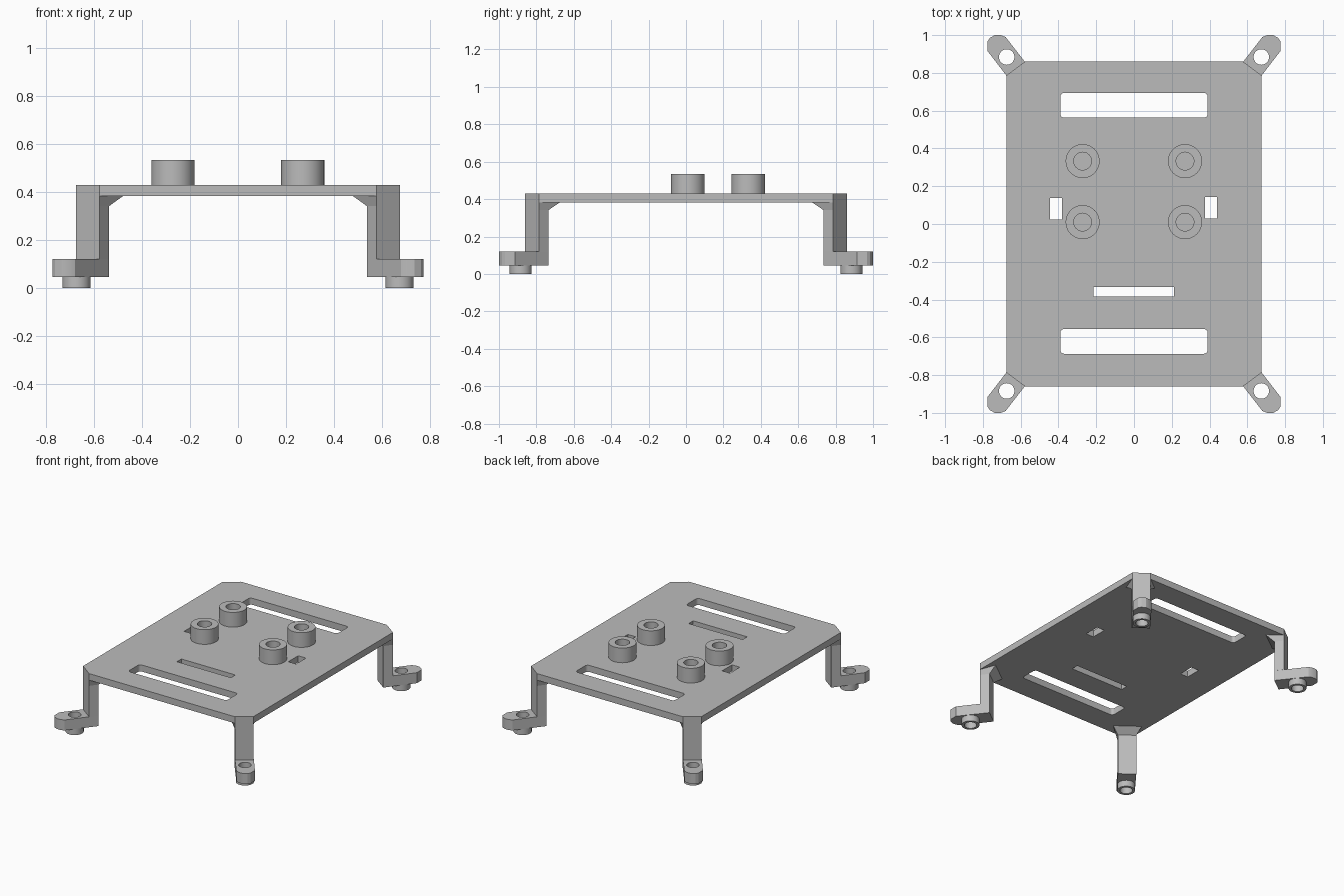
import bpy
import bmesh
import math
from mathutils import Vector

cube = bpy.data.objects.get("Cube")
if cube:
    bpy.data.objects.remove(cube, do_unlink=True)

grey = bpy.data.materials.new("plain grey")
grey.use_nodes = True
GREY = (0.5, 0.5, 0.5, 1)
grey.diffuse_color = GREY
grey.node_tree.nodes["Principled BSDF"].inputs["Base Color"].default_value = GREY

PLATE_Z, TOP_Z = 0.383, 0.43
FOOT_Z, ANKLE_Z = 0.045, 0.12


def loft(name, low, z0, z1, high=None):
    """Solid between a lower outline and an upper outline."""
    bm = bmesh.new()
    a = [bm.verts.new((x, y, z0)) for x, y in low]
    b = [bm.verts.new((x, y, z1)) for x, y in (high or low)]
    n = len(a)
    bm.faces.new(a)
    bm.faces.new(b)
    for i in range(n):
        j = (i + 1) % n
        bm.faces.new((a[i], a[j], b[j], b[i]))
    bmesh.ops.recalc_face_normals(bm, faces=bm.faces)
    mesh = bpy.data.meshes.new(name)
    bm.to_mesh(mesh)
    bm.free()
    mesh.materials.append(grey)
    obj = bpy.data.objects.new(name, mesh)
    bpy.context.collection.objects.link(obj)
    return obj


def circle(x, y, r, n=40):
    return [(x + r * math.cos(math.tau * i / n), y + r * math.sin(math.tau * i / n))
            for i in range(n)]


def rounded(x0, x1, y0, y1, r):
    """Rectangle outline, with arcs at the corners when r is not zero."""
    if not r:
        return [(x0, y0), (x1, y0), (x1, y1), (x0, y1)]
    pts = []
    corners = [(x1 - r, y1 - r), (x0 + r, y1 - r), (x0 + r, y0 + r), (x1 - r, y0 + r)]
    for k, (cx, cy) in enumerate(corners):
        for i in range(5):
            a = math.pi / 2 * (k + i / 4)
            pts.append((cx + r * math.cos(a), cy + r * math.sin(a)))
    return pts


def activate(obj):
    bpy.ops.object.select_all(action='DESELECT')
    obj.select_set(True)
    bpy.context.view_layer.objects.active = obj


def cut(obj, outline, z0, z1):
    """Cut a straight hole with a temporary solid."""
    cutter = loft("cutter", outline, z0, z1)
    cutter.hide_render = True
    mod = obj.modifiers.new("hole", 'BOOLEAN')
    mod.operation = 'DIFFERENCE'
    mod.solver = 'EXACT'
    mod.object = cutter
    activate(obj)
    bpy.ops.object.modifier_apply(modifier=mod.name)
    bpy.data.objects.remove(cutter, do_unlink=True)


def smooth(obj):
    activate(obj)
    bpy.ops.object.shade_smooth_by_angle(angle=math.radians(25))


# Plate with clipped corners
SIDE, END = Vector((0.675, 0.787)), Vector((0.577, 0.86))
plate = loft("plate", [(SIDE.x, -SIDE.y), SIDE, END, (-END.x, END.y),
                       (-SIDE.x, SIDE.y), -SIDE, -END, (END.x, -END.y)],
             PLATE_Z, TOP_Z)

# Two long slots, a thin slot and two small side slots
for x0, x1, y0, y1, r in [(-0.39, 0.39, 0.563, 0.694, 0.02),
                          (-0.39, 0.39, -0.687, -0.556, 0.02),
                          (-0.215, 0.212, -0.384, -0.333, 0),
                          (-0.444, -0.382, 0.025, 0.137, 0),
                          (0.377, 0.439, 0.03, 0.142, 0)]:
    cut(plate, rounded(x0, x1, y0, y1, r), PLATE_Z - 0.1, TOP_Z + 0.1)
smooth(plate)

# Four hollow standoffs
for side, x in (("right", -0.272), ("left", 0.27)):
    for place, y in (("front", 0.01), ("back", 0.333)):
        post = loft(f"standoff_{place}_{side}", circle(x, y, 0.09), TOP_Z, 0.535)
        cut(post, circle(x, y, 0.047), TOP_Z + 0.002, 0.6)
        smooth(post)

# Corner layout: outward runs away from the plate, along follows the clipped edge
along = (SIDE - END).normalized()
outward = Vector((-along.y, along.x))
middle = (SIDE + END) / 2
inner_side, inner_end = SIDE - outward * 0.066, END - outward * 0.066
flare = middle - outward * 0.116
leg_outline = [SIDE, END, inner_end, inner_side]
brace_top = [SIDE, END, flare - along * 0.095, flare + along * 0.095]
foot_outline = [inner_side, (0.775, 0.915), (0.775, 0.967), (0.763, 0.985),
                (0.737, 1.0), (0.705, 1.0), (0.68, 0.99), inner_end]
HOLE = (0.674, 0.884)

for place, sy in (("front", -1), ("back", 1)):
    for side, sx in (("right", -1), ("left", 1)):
        def flip(points):
            return [(sx * x, sy * y) for x, y in points]

        tag = f"{place}_{side}"
        hole = flip(circle(*HOLE, 0.041))
        loft(f"leg_{tag}", flip(leg_outline), ANKLE_Z, 0.342)
        loft(f"brace_{tag}", flip(leg_outline), 0.342, PLATE_Z, flip(brace_top))
        # Foot pad with the locating ring below it
        foot = loft(f"foot_{tag}", flip(foot_outline), FOOT_Z, ANKLE_Z)
        ring = loft(f"foot_ring_{tag}", flip(circle(*HOLE, 0.059)), 0, FOOT_Z)
        for part in (foot, ring):
            cut(part, hole, -0.1, 0.2)
            smooth(part)
